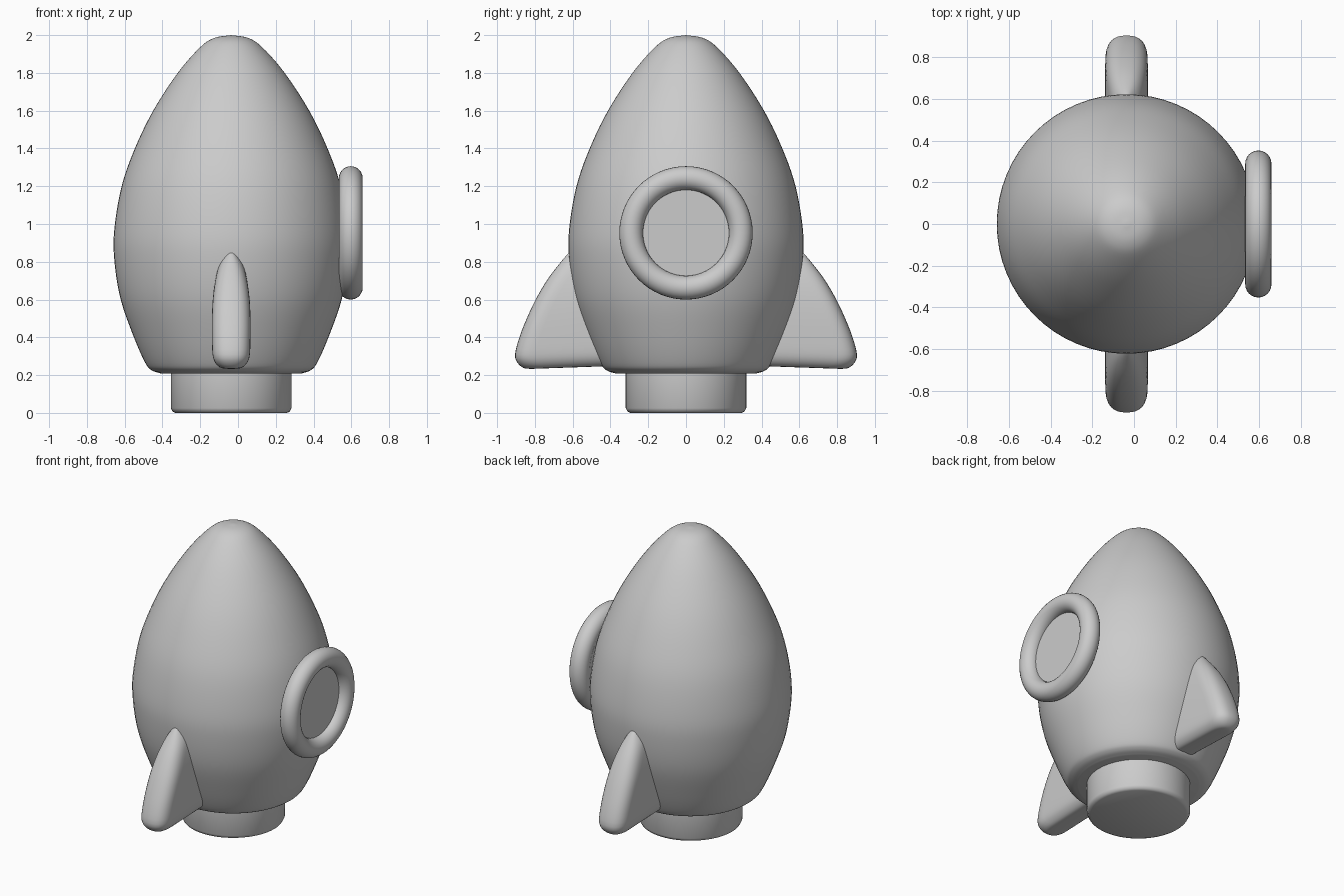
import bpy, bmesh, math
from mathutils import Vector, Matrix

if "Cube" in bpy.data.objects:
    bpy.data.objects.remove(bpy.data.objects["Cube"])

CX = -0.036  # rocket axis


def smooth_path(pts, steps=5):
    """Catmull-Rom curve through the given points."""
    p = [Vector(q) for q in pts]
    p = [2 * p[0] - p[1]] + p + [2 * p[-1] - p[-2]]
    out = []
    for i in range(1, len(p) - 2):
        a, b, c, d = p[i - 1:i + 3]
        for s in range(steps):
            t = s / steps
            out.append(0.5 * (2 * b + (c - a) * t + (2 * a - 5 * b + 4 * c - d) * t * t
                              + (3 * b - a - 3 * c + d) * t ** 3))
    return out + [p[-2]]


def finish(name, bm, angle=40):
    bmesh.ops.remove_doubles(bm, verts=bm.verts, dist=1e-5)
    bmesh.ops.recalc_face_normals(bm, faces=bm.faces)
    mesh = bpy.data.meshes.new(name)
    bm.to_mesh(mesh)
    bm.free()
    ob = bpy.data.objects.new(name, mesh)
    bpy.context.collection.objects.link(ob)
    bpy.ops.object.select_all(action='DESELECT')
    ob.select_set(True)
    bpy.context.view_layer.objects.active = ob
    bpy.ops.object.shade_smooth_by_angle(angle=math.radians(angle))
    return ob


def lathe(name, profile, matrix, segments=64):
    """Spin (radius, height) points about local z, then place."""
    bm = bmesh.new()
    vs = [bm.verts.new((q[0], 0, q[1])) for q in profile]
    es = [bm.edges.new(pair) for pair in zip(vs, vs[1:])]
    bmesh.ops.spin(bm, geom=vs + es, cent=(0, 0, 0), axis=(0, 0, 1),
                   angle=math.tau, steps=segments, use_duplicate=False)
    bm.transform(matrix)
    return finish(name, bm)


upright = Matrix.Translation((CX, 0, 0))

# Egg-shaped hull with a rounded tip and flat underside
hull = smooth_path([(0.37, 0.208), (0.42, 0.225), (0.455, 0.265), (0.515, 0.40),
                    (0.585, 0.60), (0.618, 0.80), (0.619, 0.97), (0.58, 1.20),
                    (0.51, 1.40), (0.413, 1.60), (0.283, 1.80), (0.165, 1.935),
                    (0.09, 1.985), (0, 2.0)])
lathe("hull", [(0, 0.208)] + hull, upright)

# Engine nozzle with softened lower rim
lathe("nozzle", [(0, 0), (0.295, 0), (0.31, 0.007), (0.319, 0.025), (0.319, 0.22), (0, 0.22)],
      upright)

# Porthole facing +x: round frame and flat pane
facing_x = Matrix.Translation((0.597, 0, 0.953)) @ Matrix.Rotation(math.pi / 2, 4, 'Y')
ring = [(0.29 + 0.063 * math.cos(math.tau * i / 24), 0.063 * math.sin(math.tau * i / 24))
        for i in range(25)]
lathe("porthole_frame", ring, facing_x)
lathe("porthole_pane", [(0, -0.06), (0.27, -0.06), (0.27, 0.003), (0, 0.003)], facing_x)


# Fins: rounded horizontal sections (height, outer reach, half width)
fin_sections = smooth_path([(0.232, 0.82, 0.03), (0.238, 0.86, 0.06), (0.265, 0.892, 0.086),
                            (0.31, 0.905, 0.099), (0.40, 0.882, 0.102), (0.50, 0.843, 0.102),
                            (0.60, 0.795, 0.097), (0.70, 0.735, 0.083), (0.78, 0.673, 0.062),
                            (0.84, 0.62, 0.03), (0.87, 0.58, 0.01)], 3)


def fin(name, side):
    bm = bmesh.new()
    rings = []
    for z, reach, w in fin_sections:
        pts = [(w, 0.3)]
        for i in range(17):
            a = math.pi * i / 16
            c, s = math.cos(a), math.sin(a)
            pts.append((w * math.copysign(abs(c) ** 0.8, c),
                        reach - 0.11 + 0.11 * s ** 0.8))
        pts.append((-w, 0.3))
        # underside rises slightly toward the hull
        rings.append([bm.verts.new((CX + x, side * y, z + max(0, 0.035 * (0.85 - y))))
                      for x, y in pts])
    for lo, hi in zip(rings, rings[1:]):
        for i in range(len(lo)):
            j = (i + 1) % len(lo)
            bm.faces.new((lo[i], lo[j], hi[j], hi[i]))
    bm.faces.new(rings[0])
    bm.faces.new(rings[-1])
    finish(name, bm, 50)


for name, side in (("fin_front", -1), ("fin_back", 1)):
    fin(name, side)
